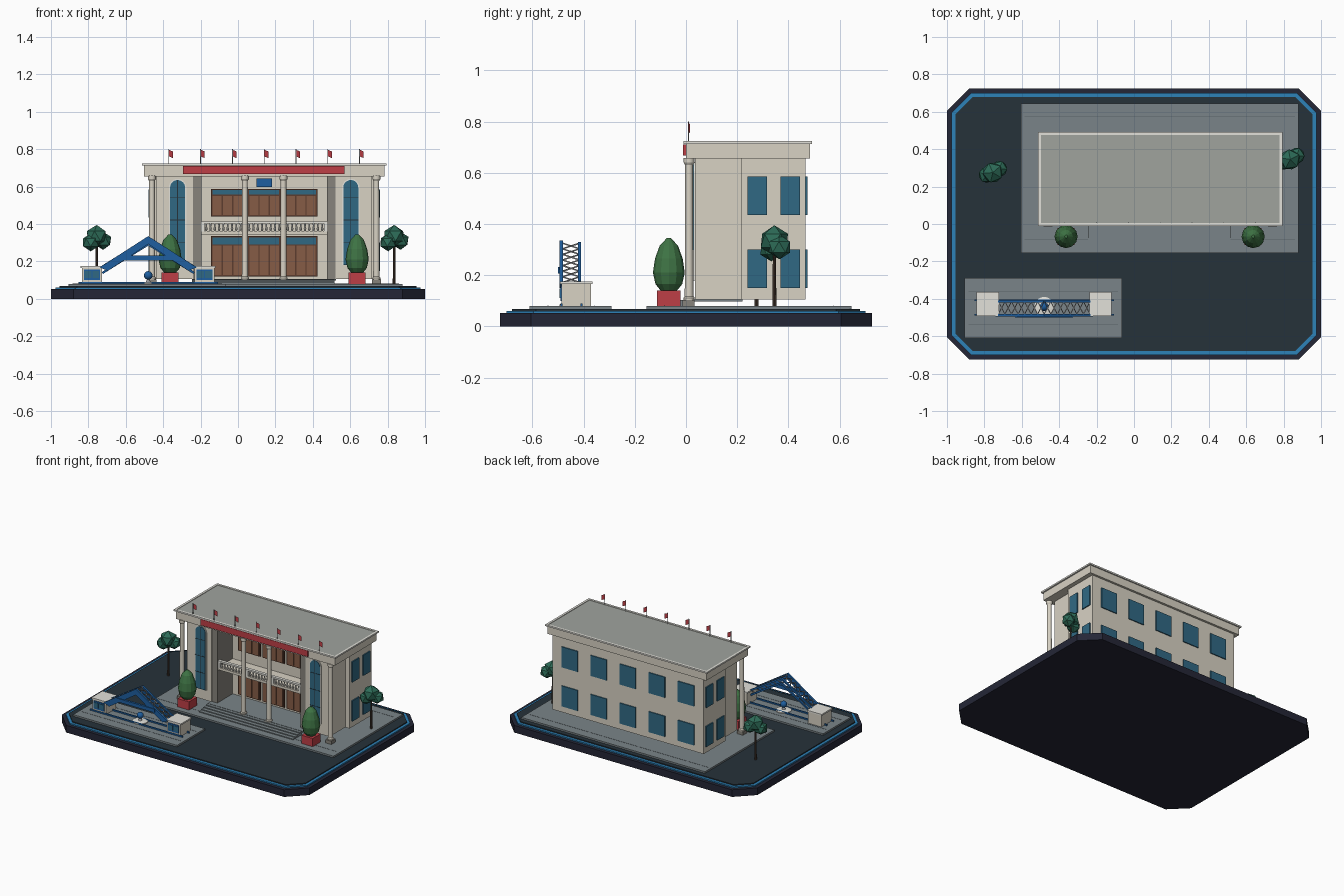
import bpy, bmesh, math, random
from mathutils import Vector, Matrix

if "Cube" in bpy.data.objects:
    bpy.data.objects.remove(bpy.data.objects["Cube"])

random.seed(4)
CX = 0.14                                   # building centre line


def mat(name, r, g, b):
    m = bpy.data.materials.new(name)
    m.diffuse_color = [((c / 255 + 0.055) / 1.055) ** 2.4 for c in (r, g, b)] + [1]
    m.use_nodes = True
    m.node_tree.nodes["Principled BSDF"].inputs["Base Color"].default_value = m.diffuse_color
    return m


WALL = mat("cream_wall", 216, 210, 196)
TRIM = mat("pale_trim", 226, 225, 218)
ROOF = mat("roof_grey", 160, 164, 158)
PILASTER = mat("pilaster_grey", 135, 132, 124)
PAVE = mat("paving", 122, 132, 136)
JOINT = mat("paving_joint", 90, 99, 104)
BASE = mat("base_dark", 36, 38, 54)
GROUND = mat("ground_dark", 38, 50, 58)
BLUE = mat("rim_blue", 45, 130, 185)
FRAME_BLUE = mat("gate_blue", 30, 95, 160)
GLASS = mat("glass", 48, 105, 132)
WOOD = mat("door_wood", 134, 92, 70)
DARKWOOD = mat("door_frame", 92, 60, 46)
RED = mat("red", 190, 62, 70)
STEEL = mat("steel", 150, 152, 155)
SHRUB = mat("shrub_green", 62, 115, 68)
LEAF = mat("leaf_green", 45, 108, 88)
BARK = mat("bark", 72, 58, 48)


def finish(name, bm, m):
    bmesh.ops.recalc_face_normals(bm, faces=bm.faces)
    me = bpy.data.meshes.new(name)
    bm.to_mesh(me)
    bm.free()
    me.materials.append(m)
    ob = bpy.data.objects.new(name, me)
    bpy.context.collection.objects.link(ob)
    return ob


def boxes(name, m, *ranges):
    """Boxes given as (x0, x1, y0, y1, z0, z1)."""
    bm = bmesh.new()
    for x0, x1, y0, y1, z0, z1 in ranges:
        t = Matrix.Translation(((x0 + x1) / 2, (y0 + y1) / 2, (z0 + z1) / 2))
        bmesh.ops.create_cube(bm, size=1, matrix=t @ Matrix.Diagonal((x1 - x0, y1 - y0, z1 - z0, 1)))
    return finish(name, bm, m)


def prism(name, m, pts, a, b, axis="z"):
    """Extrude a 2D outline along z (xy points) or y (xz points)."""
    bm = bmesh.new()
    f = bm.faces.new([bm.verts.new((p, q, a) if axis == "z" else (p, a, q)) for p, q in pts])
    ext = bmesh.ops.extrude_face_region(bm, geom=[f])["geom"]
    step = Vector((0, 0, b - a)) if axis == "z" else Vector((0, b - a, 0))
    bmesh.ops.translate(bm, vec=step, verts=[v for v in ext if isinstance(v, bmesh.types.BMVert)])
    return finish(name, bm, m)


def lathe(name, m, profile, places, seg, smooth=False):
    """Revolve (radius, z) points around z at each (x, y, z) place."""
    bm = bmesh.new()
    for x, y, z in places:
        rings = [[bm.verts.new((x + r * math.cos(math.tau * i / seg), y + r * math.sin(math.tau * i / seg), z + h))
                  for i in range(seg)] for r, h in profile]
        for lo, hi in zip(rings, rings[1:]):
            for i in range(seg):
                j = (i + 1) % seg
                bm.faces.new((lo[i], lo[j], hi[j], hi[i]))
        bm.faces.new(rings[0][::-1])
        bm.faces.new(rings[-1])
    ob = finish(name, bm, m)
    if smooth:
        bpy.context.view_layer.objects.active = ob
        ob.select_set(True)
        bpy.ops.object.shade_smooth_by_angle()
        ob.select_set(False)
    return ob


def struts(name, m, segs, r):
    bm = bmesh.new()
    for p, q in segs:
        p, q = Vector(p), Vector(q)
        t = Matrix.Translation((p + q) / 2) @ (q - p).to_track_quat("Z", "Y").to_matrix().to_4x4()
        bmesh.ops.create_cube(bm, size=1, matrix=t @ Matrix.Diagonal((2 * r, 2 * r, (q - p).length, 1)))
    return finish(name, bm, m)


# Chamfered display base with blue rim
def octagon(d):
    x, y, c = 1 - d, 0.725 - d, 0.12 - d * 0.58
    return [(-x + c, -y), (x - c, -y), (x, -y + c), (x, y - c), (x - c, y), (-x + c, y), (-x, y - c), (-x, -y + c)]


prism("base", BASE, octagon(0), 0, 0.052)
prism("base_rim", BLUE, octagon(0.025), 0.052, 0.061)
prism("base_ground", GROUND, octagon(0.045), 0.052, 0.068)

# Paved areas with thin joints
PADS = ((-0.605, 0.88, -0.155, 0.645), (-0.905, -0.065, -0.61, -0.29))
boxes("paving", PAVE, *[(*p, 0.066, 0.08) for p in PADS])
boxes("paving_joints", JOINT, *[(x0 + 0.02, x1 - 0.02, y, y + 0.003, 0.079, 0.081)
                                for x0, x1, y0, y1 in PADS for y in (y0 + 0.07, y1 - 0.07)])

# Building: rear block and two front wings around a recessed porch
boxes("main_block", WALL, (-0.47, 0.75, 0.217, 0.467, 0.105, 0.66))
boxes("front_wings", WALL, (-0.435, -0.24, 0.035, 0.22, 0.105, 0.66), (0.52, 0.715, 0.035, 0.22, 0.105, 0.66))
boxes("wing_pilasters", PILASTER, (-0.241, -0.195, 0.04, 0.22, 0.105, 0.66), (0.475, 0.521, 0.04, 0.22, 0.105, 0.66))
boxes("porch_floor", PAVE, (-0.245, 0.525, 0.0, 0.22, 0.098, 0.106))
boxes("entry_steps", PAVE, *[(-0.245, 0.515, -0.1 + i * 0.026, 0.0, 0.078 + i * 0.006, 0.086 + i * 0.006) for i in range(4)])

# Roof slab with raised rim
boxes("roof_slab", WALL, (-0.502, 0.782, 0.0, 0.483, 0.655, 0.714))
boxes("roof_deck", ROOF, (-0.5, 0.78, 0.005, 0.48, 0.712, 0.719))
x0, x1, y0, y1, t = -0.513, 0.793, -0.01, 0.492, 0.016
boxes("roof_rim", TRIM, (x0, x1, y0, y0 + t, 0.712, 0.723), (x0, x1, y1 - t, y1, 0.712, 0.723),
      (x0, x0 + t, y0 + t, y1 - t, 0.712, 0.723), (x1 - t, x1, y0 + t, y1 - t, 0.712, 0.723))
boxes("banner", RED, (-0.295, 0.57, -0.011, 0.002, 0.667, 0.711))

# Flags along the front edge
flag_x = [CX + (i - 3) * 0.17 for i in range(7)]
boxes("flag_poles", STEEL, *[(x - 0.002, x + 0.002, 0.008, 0.012, 0.715, 0.8) for x in flag_x])
bm = bmesh.new()
for fx in flag_x:
    bm.faces.new([bm.verts.new((fx + a, 0.01 + b, z)) for a, b, z in
                  ((0, 0, 0.797), (0.022, 0.006, 0.788), (0.022, 0.006, 0.752), (0, 0, 0.762))])
finish("flags", bm, RED)

# Tall columns
cols = [(x, 0.012, 0) for x in (-0.46, 0.037, 0.243, 0.74)]
lathe("columns", WALL, [(0.022, 0.1), (0.022, 0.112), (0.017, 0.118), (0.015, 0.63), (0.021, 0.64), (0.021, 0.658)], cols, 16, True)
boxes("column_plinths", PILASTER, *[(x - 0.024, x + 0.024, -0.014, 0.034, 0.08, 0.104) for x, y, z in cols])

# Arched windows on the wings
for side, cx in (("left", CX - 0.463), ("right", CX + 0.463)):
    for part, m, r, y in (("arch_frame", TRIM, 0.047, 0.03), ("arch_glass", GLASS, 0.04, 0.026)):
        pts = [(cx - r, 0.18), (cx + r, 0.18)]
        pts += [(cx + r * math.cos(math.pi * i / 12), 0.595 + r * math.sin(math.pi * i / 12)) for i in range(13)]
        prism(f"{part}_{side}", m, pts, y, 0.04, "y")
    boxes(f"arch_mullions_{side}", GROUND, (cx - 0.002, cx + 0.002, 0.024, 0.03, 0.18, 0.634),
          *[(cx - 0.04, cx + 0.04, 0.0245, 0.03, z, z + 0.003) for z in (0.3, 0.42, 0.54)])

# Windows on sides and back, two storeys
rows = ((0.15, 0.30), (0.435, 0.585))
wins = [(xa, xb, ya, yb, *z) for z in rows for xa, xb in ((-0.478, -0.465), (0.745, 0.758))
        for ya, yb in ((0.24, 0.317), (0.368, 0.445))]
wins += [(CX + (i - 2) * 0.235 - 0.065, CX + (i - 2) * 0.235 + 0.065, 0.46, 0.474, *z) for z in rows for i in range(5)]
boxes("windows", GLASS, *wins)

# Porch doors: frame, glazed transom and three leaves per bay
frames, leaves, glazing = [], [], []
for za, zb, tr in ((0.12, 0.335, 0.29), (0.44, 0.588, 0.557)):
    for bx in (CX - 0.196, CX, CX + 0.196):
        frames.append((bx - 0.088, bx + 0.088, 0.208, 0.22, za, zb))
        glazing.append((bx - 0.08, bx + 0.08, 0.203, 0.21, tr, zb - 0.007))
        leaves += [(bx + s - 0.024, bx + s + 0.024, 0.202, 0.21, za + 0.008, tr - 0.006) for s in (-0.055, 0, 0.055)]
boxes("door_frames", DARKWOOD, *frames)
boxes("door_leaves", WOOD, *leaves)
boxes("door_transoms", GLASS, *glazing)
boxes("number_plate", FRAME_BLUE, (CX - 0.042, CX + 0.042, 0.205, 0.22, 0.598, 0.643))

# Balcony with turned balusters
boxes("balcony_slab", WALL, (-0.205, 0.485, 0.05, 0.218, 0.345, 0.363))
boxes("balcony_rail", TRIM, (-0.205, 0.485, 0.046, 0.068, 0.402, 0.414),
      *[(x - 0.01, x + 0.01, 0.048, 0.066, 0.36, 0.41) for x in (-0.19, 0.037, 0.243, 0.47)])
lathe("balusters", TRIM, [(0.004, 0), (0.007, 0.012), (0.004, 0.026), (0.005, 0.042)],
      [(-0.17 + i * 0.62 / 27, 0.057, 0.362) for i in range(28)], 8)

# Potted shrubs by the steps
spots = [(-0.363, -0.067, 0), (0.637, -0.067, 0)]
boxes("shrub_pots", RED, *[(x - 0.046, x + 0.046, y - 0.046, y + 0.046, 0.08, 0.14) for x, y, z in spots])
lathe("shrubs", SHRUB, [(0.03, 0.138), (0.052, 0.165), (0.062, 0.21), (0.054, 0.265), (0.036, 0.315), (0.008, 0.345)], spots, 12)

# Trees with clustered faceted crowns
for side, tx, ty in (("left", -0.755, 0.275), ("right", 0.835, 0.345)):
    lathe(f"tree_trunk_{side}", BARK, [(0.008, 0.066), (0.006, 0.29)], [(tx, ty, 0)], 8)
    bm = bmesh.new()
    for dx, dy, z, r in ((0, 0, 0.335, 0.06), (-0.032, -0.012, 0.302, 0.048), (0.034, 0.02, 0.31, 0.048)):
        t = Matrix.Translation((tx + dx, ty + dy, z)) @ Matrix.Rotation(random.random() * 3, 4, "Z")
        bmesh.ops.create_icosphere(bm, subdivisions=1, radius=r, matrix=t)
    finish(f"tree_crown_{side}", bm, LEAF)

# Gate: two booths, chevron frames and lattice between them
GX = -0.48
booths = [(-0.835, -0.727), (-0.233, -0.125)]
boxes("gate_booths", WALL, *[(a, b, -0.485, -0.37, 0.08, 0.168) for a, b in booths])
boxes("booth_roofs", TRIM, *[(a - 0.006, b + 0.006, -0.491, -0.364, 0.165, 0.176) for a, b in booths])
boxes("booth_windows", FRAME_BLUE, *[(a + 0.012, b - 0.012, -0.49, -0.48, 0.1, 0.158) for a, b in booths])
boxes("booth_panes", GLASS, *[(c - 0.018, c + 0.018, -0.493, -0.485, 0.112, 0.148)
                              for a, b in booths for c in ((a + b) / 2 - 0.021, (a + b) / 2 + 0.021)])
boxes("gate_tracks", FRAME_BLUE, *[(-0.853, -0.107, y, y + 0.008, 0.079, 0.09) for y in (-0.49, -0.412)])
chevron = [(GX - 0.26, 0.168), (GX, 0.335), (GX + 0.26, 0.168), (GX + 0.215, 0.15), (GX, 0.292), (GX - 0.215, 0.15)]
prism("gate_front_chevron", FRAME_BLUE, chevron, -0.494, -0.48, "y")
lattice, rails = [], []
for s in (-1, 1):
    pts = [(GX + s * 0.245 * (1 - i / 7), 0.172 + 0.153 * i / 7) for i in range(8)]
    for drop in (0.0, 0.034):
        rails.append(((*pts[0][:1], -0.415, pts[0][1] - drop), (GX, -0.415, 0.325 - drop)))
    for (xa, za), (xb, zb) in zip(pts, pts[1:]):
        lattice += [((xa, -0.482, za), (xb, -0.415, zb)), ((xa, -0.415, za), (xb, -0.482, zb)),
                    ((xa, -0.415, za), (xb, -0.415, zb - 0.034))]
struts("gate_rear_rails", FRAME_BLUE, rails, 0.006)
struts("gate_lattice", STEEL, lattice, 0.0025)
boxes("gate_tie_beam", FRAME_BLUE, (GX - 0.155, GX + 0.155, -0.5, -0.484, 0.206, 0.232))

# Globe monument under the gate
spot = [(GX, -0.442, 0)]
lathe("globe_dish", TRIM, [(0.052, 0.079), (0.052, 0.086), (0.036, 0.09)], spot, 24, True)
lathe("globe_stem", STEEL, [(0.014, 0.088), (0.006, 0.106)], spot, 12)
lathe("globe", FRAME_BLUE, [(max(0.001, 0.023 * math.sin(math.pi * i / 10)), 0.125 - 0.023 * math.cos(math.pi * i / 10))
                            for i in range(11)], spot, 18, True)
